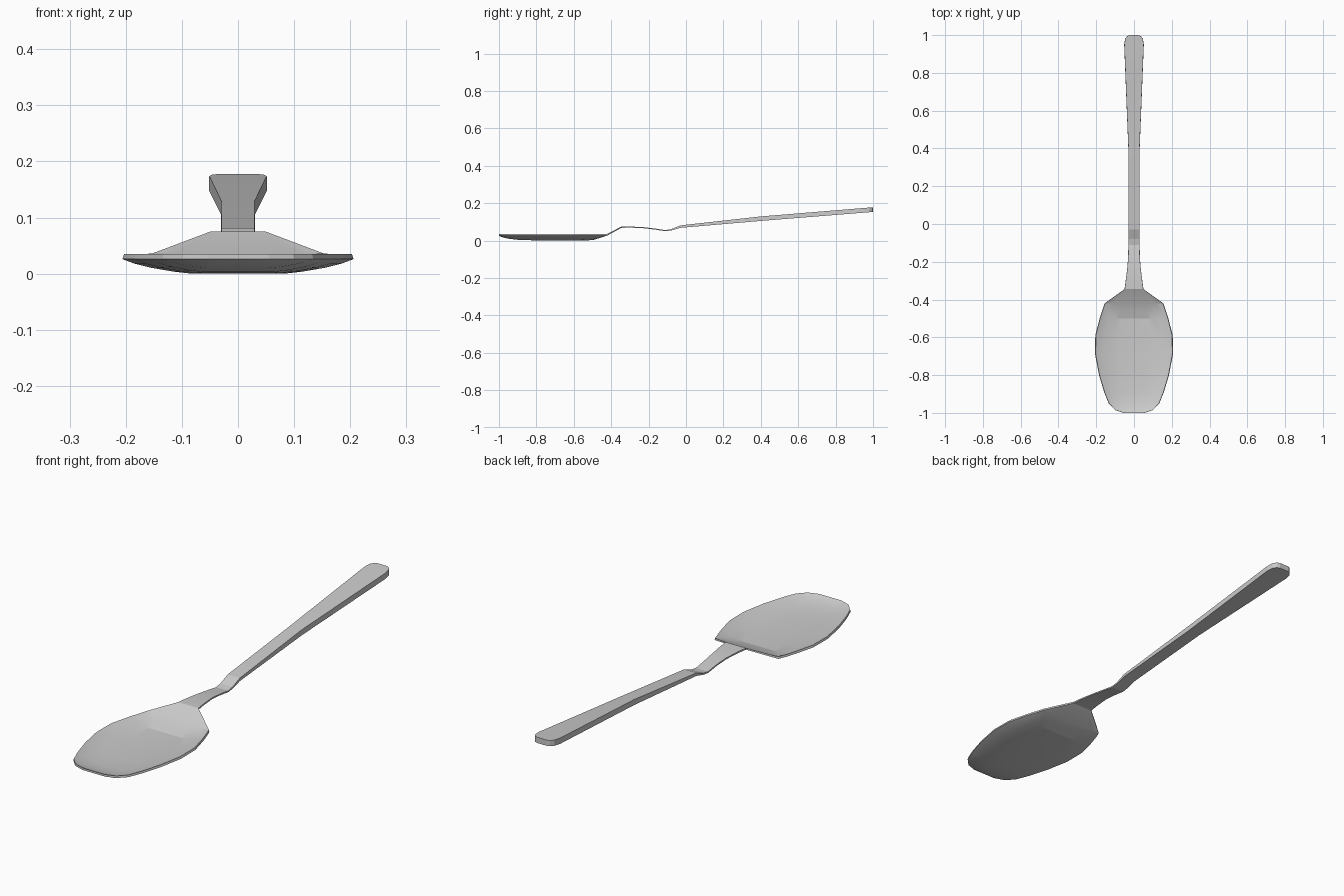
import bpy, bmesh

# Half cross-section of the bowl: (fraction of half width, fraction of depth)
HALF = [(0, 1), (0.4, 1), (0.55, 0.87), (0.75, 0.6), (0.9, 0.3), (1, 0)]
SECTION = [(-f, p) for f, p in HALF[:0:-1]] + HALF

# Stations along the spoon: y, half width, rim underside z, thickness, bowl depth
STATIONS = [
    # bowl
    (-1.0, 0.055, 0.026, 0.009, 0),
    (-0.985, 0.100, 0.026, 0.009, 0.007),
    (-0.95, 0.134, 0.026, 0.009, 0.016),
    (-0.89, 0.158, 0.026, 0.009, 0.023),
    (-0.80, 0.185, 0.026, 0.009, 0.025),
    (-0.69, 0.206, 0.026, 0.009, 0.026),
    (-0.59, 0.205, 0.026, 0.009, 0.026),
    (-0.50, 0.182, 0.026, 0.009, 0.024),
    (-0.46, 0.169, 0.026, 0.009, 0.012),
    (-0.42, 0.155, 0.027, 0.009, 0),
    # neck
    (-0.345, 0.050, 0.068, 0.007, 0),
    (-0.30, 0.044, 0.069, 0.006, 0),
    (-0.23, 0.035, 0.066, 0.006, 0),
    (-0.17, 0.031, 0.059, 0.006, 0),
    (-0.11, 0.030, 0.050, 0.006, 0),
    (-0.08, 0.030, 0.054, 0.007, 0),
    (-0.03, 0.030, 0.068, 0.013, 0),
    # handle
    (0.40, 0.030, 0.105, 0.024, 0),
    (0.95, 0.052, 0.149, 0.025, 0),
    (0.98, 0.047, 0.1515, 0.025, 0),
    (0.995, 0.036, 0.1525, 0.025, 0),
    (1.0, 0.022, 0.153, 0.025, 0),
]


def ring(bm, y, w, z, t, d):
    """Closed cross-section: underside left to right, then top right to left."""
    # the ramp near the neck is flat across and limits how deep the bowl gets
    cap = d if y > -0.48 else 1
    full = 0.024 if y > -0.48 and d else d
    pts = [(f * w, z - min(full * p, cap)) for f, p in SECTION]
    low = [bm.verts.new((x, y, h)) for x, h in pts]
    top = [bm.verts.new((x * 0.985, y, h + t)) for x, h in reversed(pts)]
    return low + top


# Loft the stations into one closed shell
bm = bmesh.new()
rings = [ring(bm, *s) for s in STATIONS]
n = len(rings[0])
for a, b in zip(rings, rings[1:]):
    for i in range(n):
        j = (i + 1) % n
        bm.faces.new((a[i], a[j], b[j], b[i]))
bm.faces.new(rings[0])
bm.faces.new(rings[-1][::-1])
bmesh.ops.recalc_face_normals(bm, faces=bm.faces)

mesh = bpy.data.meshes.new("spoon")
bm.to_mesh(mesh)
bm.free()
spoon = bpy.data.objects.new("spoon", mesh)
bpy.context.collection.objects.link(spoon)

# Smooth the curved bowl, keep the rim and handle edges crisp
bpy.context.view_layer.objects.active = spoon
spoon.select_set(True)
bpy.ops.object.shade_smooth_by_angle(angle=0.2)
